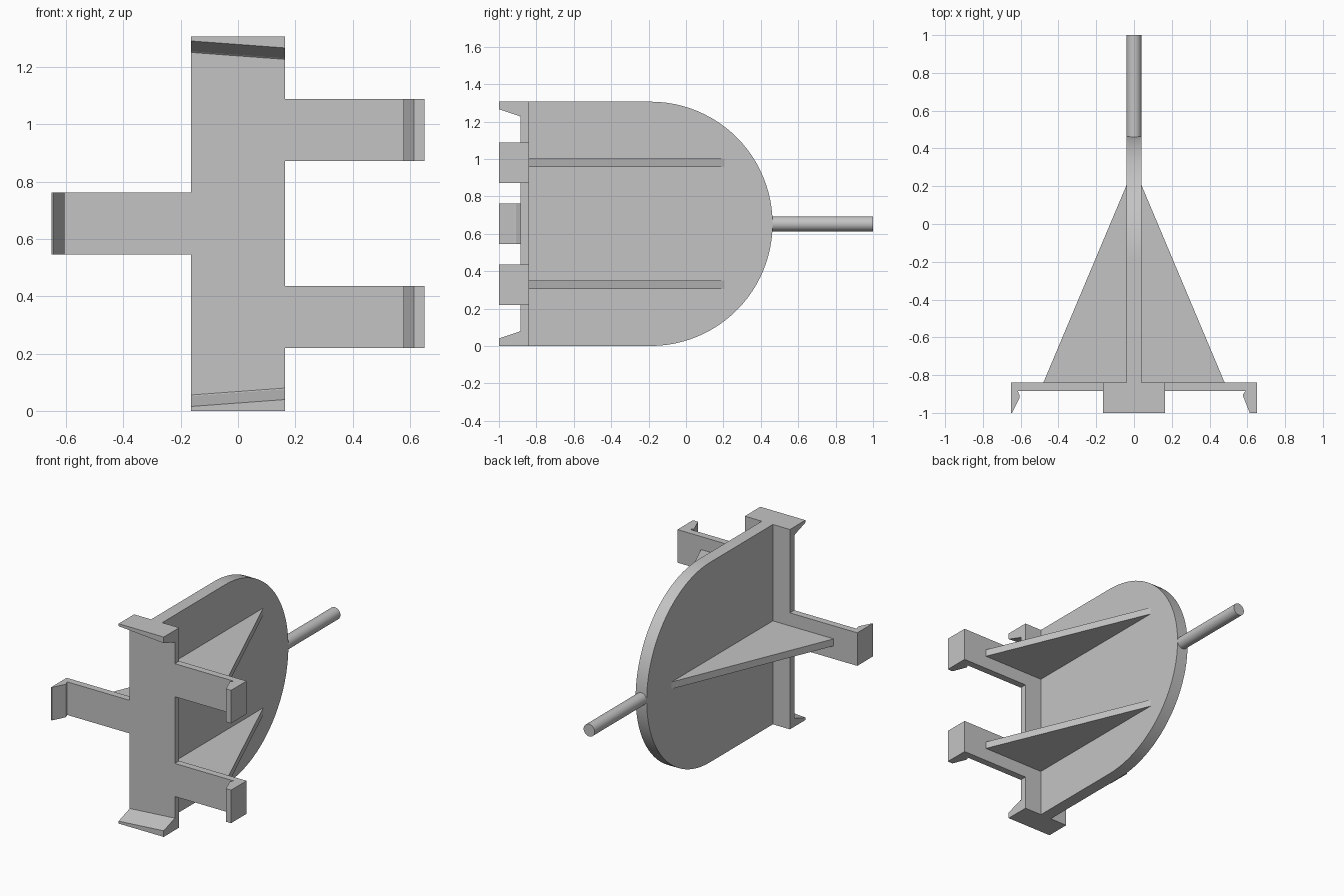
import bpy
import bmesh
from math import sin, cos, pi

cube = bpy.data.objects.get("Cube")
if cube:
    bpy.data.objects.remove(cube, do_unlink=True)

# Single grey plastic
GREY = (0.55, 0.55, 0.55, 1)
grey = bpy.data.materials.new("grey plastic")
grey.use_nodes = True
grey.diffuse_color = GREY
grey.node_tree.nodes["Principled BSDF"].inputs["Base Color"].default_value = GREY

HEIGHT = 1.306
MID = HEIGHT / 2
SPINE = 0.163              # half width of the spine
FIN = 0.04                 # half thickness of the fin
TIP, FRONT, BACK = -1.0, -0.885, -0.84


def loft(name, ring_a, ring_b, smooth=False):
    """Closed solid between two matching outlines."""
    bm = bmesh.new()
    a = [bm.verts.new(p) for p in ring_a]
    b = [bm.verts.new(p) for p in ring_b]
    bm.faces.new(a)
    bm.faces.new(b[::-1])
    n = len(a)
    for i in range(n):
        j = (i + 1) % n
        bm.faces.new((a[j], a[i], b[i], b[j]))
    bmesh.ops.recalc_face_normals(bm, faces=bm.faces)
    mesh = bpy.data.meshes.new(name)
    bm.to_mesh(mesh)
    bm.free()
    mesh.materials.append(grey)
    obj = bpy.data.objects.new(name, mesh)
    bpy.context.collection.objects.link(obj)
    if smooth:
        bpy.ops.object.select_all(action='DESELECT')
        obj.select_set(True)
        bpy.context.view_layer.objects.active = obj
        bpy.ops.object.shade_smooth_by_angle(angle=pi / 6)
    return obj


def slab(name, outline, z, thickness):
    """Extrude an (x, y) outline upwards around height z."""
    loft(name, [(x, y, z - thickness / 2) for x, y in outline],
         [(x, y, z + thickness / 2) for x, y in outline])


# Spine with a slanted hook at each end
def spine_ring(x, shift):
    hook = [(BACK, 0), (TIP, 0), (TIP, 0.016 + shift), (-0.892, 0.052 + shift),
            (-0.888, 0.056 + shift), (FRONT, 0.05 + shift)]
    top = [(y, HEIGHT - z) for y, z in reversed(hook)]
    return [(x, y, z) for y, z in hook + top]


loft("spine", spine_ring(-SPINE, 0), spine_ring(SPINE, 0.024))

# Clip arms: (outward distance, y) outlines ending in a barbed hook
wide_arm = [(SPINE, BACK), (0.65, BACK), (0.65, TIP), (0.613, TIP),
            (0.577, -0.91), (0.577, -0.902), (0.59, FRONT), (SPINE, FRONT)]
thin_arm = [(SPINE, BACK), (0.65, BACK), (0.65, TIP), (0.645, TIP),
            (0.605, -0.92), (0.605, -0.91), (0.615, FRONT), (SPINE, FRONT)]
rib = [(FIN, BACK), (0.48, BACK), (FIN, 0.205)]

# Each arm is backed by a triangular rib at the same height
for label, side, z, arm in (("upper_left", 1, 0.98, wide_arm),
                            ("lower_left", 1, 0.328, wide_arm),
                            ("right", -1, MID, thin_arm)):
    slab(label + "_clip_arm", [(side * x, y) for x, y in arm], z, 0.216)
    slab(label + "_rib", [(side * x, y) for x, y in rib], z, 0.046)

# Fin with a half-round back edge
STEPS = 48
centre = 0.463 - MID
fin = [(BACK, 0)]
for i in range(STEPS + 1):
    t = -pi / 2 + pi * i / STEPS
    fin.append((centre + MID * cos(t), MID + MID * sin(t)))
fin.append((BACK, HEIGHT))
loft("fin", [(-FIN, y, z) for y, z in fin], [(FIN, y, z) for y, z in fin], smooth=True)

# Round rod at the back of the fin
circle = [(FIN * cos(2 * pi * i / 32), MID + FIN * sin(2 * pi * i / 32)) for i in range(32)]
loft("rod", [(x, 0.455, z) for x, z in circle], [(x, 1, z) for x, z in circle], smooth=True)
